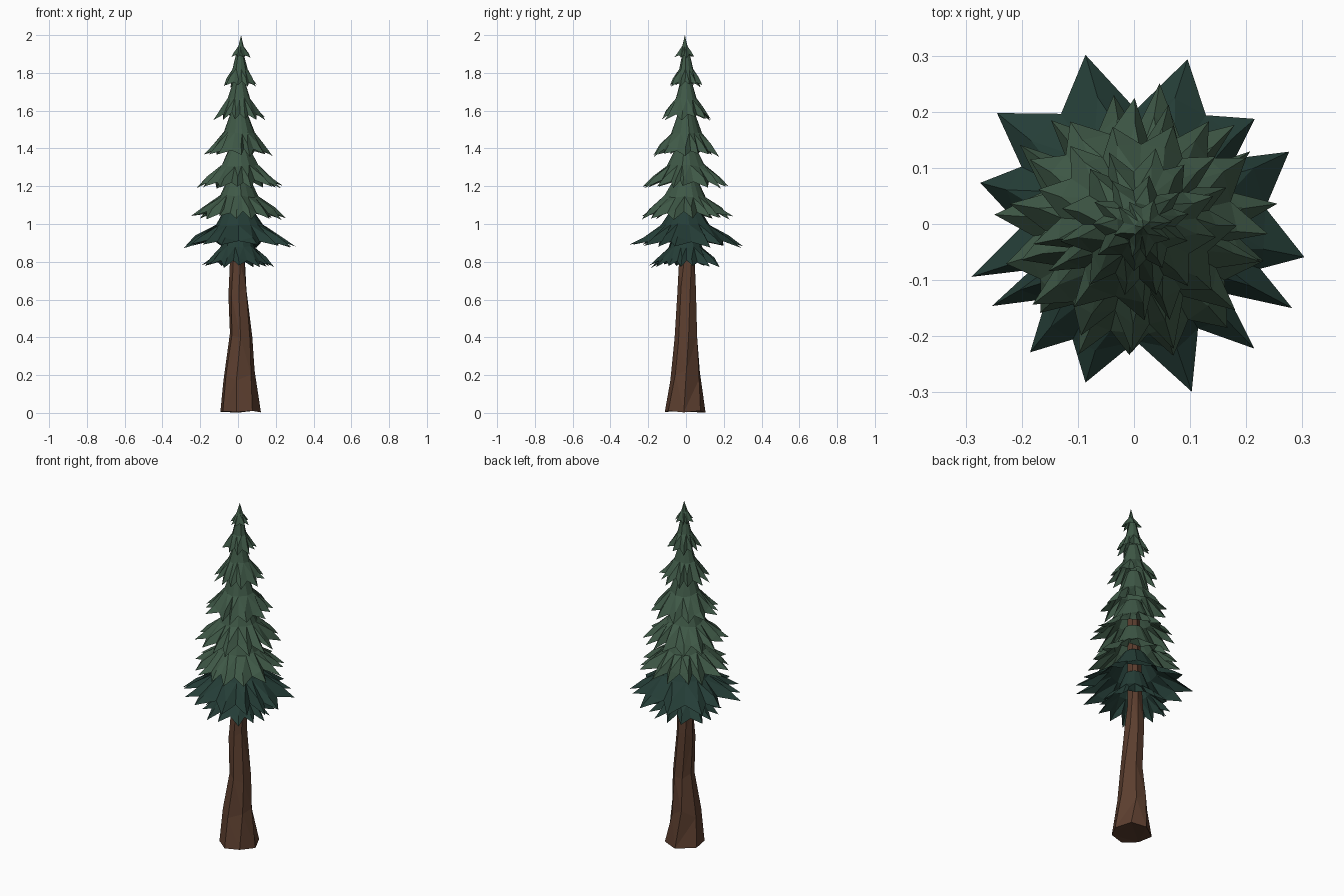
import bpy, bmesh, math, random
from mathutils import Vector

random.seed(4)
if "Cube" in bpy.data.objects:
    bpy.data.objects.remove(bpy.data.objects["Cube"])


def material(name, colour):
    m = bpy.data.materials.new(name)
    m.use_nodes = True
    m.diffuse_color = (*colour, 1)
    m.node_tree.nodes["Principled BSDF"].inputs["Base Color"].default_value = (*colour, 1)
    return m


BARK = material("brown bark", (0.105, 0.048, 0.028))
GREEN = material("pine green", (0.049, 0.098, 0.062))
DARK = material("deep green", (0.018, 0.047, 0.038))


def finish(name, bm, mat):
    bmesh.ops.recalc_face_normals(bm, faces=bm.faces)
    mesh = bpy.data.meshes.new(name)
    bm.to_mesh(mesh)
    bm.free()
    mesh.materials.append(mat)
    obj = bpy.data.objects.new(name, mesh)
    bpy.context.collection.objects.link(obj)


def vert(bm, centre, angle, radius, z):
    return bm.verts.new((centre[0] + radius * math.cos(angle),
                         centre[1] + radius * math.sin(angle), z))


def bridge(bm, low, high):
    n = len(low)
    for i in range(n):
        j = (i + 1) % n
        bm.faces.new((low[i], low[j], high[j], high[i]))


# Trunk: twisted seven-sided stem, flared at the foot, reaching up into the branches
def build_trunk():
    bm = bmesh.new()
    sides = 7
    rings = []
    # height, radius, centre x, centre y
    for k, (z, r, x, y) in enumerate([
            (0.005, 0.112, 0.015, -0.006), (0.2, 0.08, 0.004, -0.004),
            (0.4, 0.06, 0.014, 0.0), (0.64, 0.052, -0.002, 0.004),
            (0.8, 0.042, 0.0, 0.005), (1.39, 0.032, 0.004, 0.0)]):
        ring = []
        for i in range(sides):
            a = math.tau * i / sides + 0.13 * k + random.uniform(-0.1, 0.1)
            ring.append(vert(bm, (x, y), a, r * random.uniform(0.94, 1.06),
                             z + (random.uniform(-0.035, 0.035) if 0 < k < 5 else 0)))
        if rings:
            bridge(bm, rings[-1], ring)
        rings.append(ring)
    for v in rings[0]:
        v.co.z += random.uniform(-0.005, 0.006)
    bm.faces.new(rings[0])
    bm.faces.new(rings[-1])
    bmesh.ops.triangulate(bm, faces=bm.faces)
    finish("trunk", bm, BARK)


# Branch tier: hollow flared skirt ending in a ragged fringe of pointed teeth
def build_tier(name, top, bottom, neck, reach, centre, angles, mat, pointed=False):
    bm = bmesh.new()
    n = len(angles)
    drop = top - bottom
    flare = reach - neck
    mids = [(angles[i - 1] + ((angles[i] - angles[i - 1]) % math.tau) / 2) for i in range(n)]

    def ring(spread, fall, jitter):
        return [vert(bm, centre, a, neck + flare * spread * random.uniform(1 - jitter, 1 + jitter),
                     top - drop * (fall + random.uniform(-0.25, 0.25) * jitter)) for a in mids]

    crown = ring(0, 0, 0)
    waist = ring(0.27, 0.47, 0.12)
    valley = ring(0.62, 0.83, 0.12)
    bridge(bm, waist, crown)
    bridge(bm, valley, waist)
    # Each tooth folds along a ridge running from the waist to its tip
    for i in range(n):
        j = (i + 1) % n
        long = random.uniform(0.86, 1.0)
        a = angles[i]
        tip = vert(bm, centre, a, neck + flare * long, bottom + drop * random.uniform(0, 0.1))
        ridge = vert(bm, centre, a, neck + flare * 0.68,
                     top - drop * random.uniform(0.71, 0.77))
        bm.faces.new((valley[i], tip, ridge))
        bm.faces.new((tip, valley[j], ridge))
        old = bm.faces.get((valley[i], valley[j], waist[j], waist[i]))
        bm.faces.remove(old)
        bm.faces.new((valley[i], ridge, waist[i]))
        bm.faces.new((ridge, waist[j], waist[i]))
        bm.faces.new((ridge, valley[j], waist[j]))
    if pointed:
        bmesh.ops.pointmerge(bm, verts=crown, merge_co=Vector((*centre, top)))
    finish(name, bm, mat)


def fringe(n):
    start = random.uniform(0, math.tau)
    return [start + math.tau * (i + random.uniform(-0.27, 0.27)) / n for i in range(n)]


build_trunk()

WIDE = [math.radians(d) for d in
        (-162, -150, -129, -107, -71, -46, -28, -11, 25, 41, 72, 106, 141, 165)]

# name, top, bottom, neck radius, reach, centre, teeth, colour
TIERS = [
    ("lowest_branches", 0.98, 0.765, 0.05, 0.2, (0.0, 0.0), fringe(14), DARK),
    ("widest_branches", 1.11, 0.87, 0.055, 0.32, (0.0, 0.0), WIDE, DARK),
    ("sixth_branches", 1.26, 1.02, 0.05, 0.262, (0.004, 0.0), fringe(15), GREEN),
    ("fifth_branches", 1.42, 1.185, 0.045, 0.242, (0.006, 0.0), fringe(15), GREEN),
    ("fourth_branches", 1.60, 1.35, 0.04, 0.19, (0.005, 0.002), fringe(13), GREEN),
    ("third_branches", 1.77, 1.545, 0.026, 0.145, (0.006, 0.0), fringe(12), GREEN),
    ("second_branches", 1.91, 1.72, 0.018, 0.095, (0.01, 0.0), fringe(10), GREEN),
]
for tier in TIERS:
    build_tier(*tier)
build_tier("top_branches", 2.0, 1.875, 0.0, 0.058, (0.016, -0.006), fringe(8), GREEN, True)
